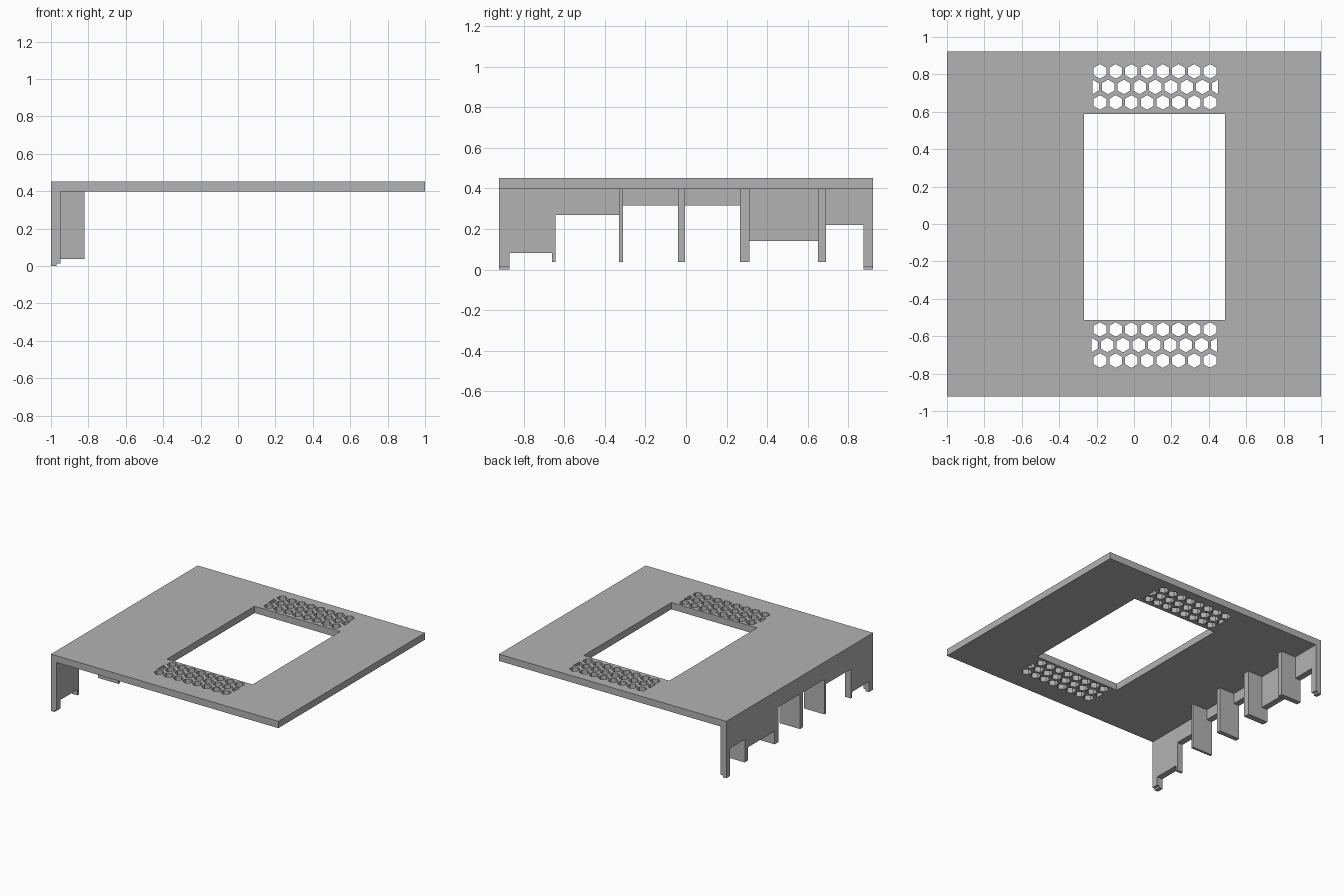
import bpy, bmesh, math

cube = bpy.data.objects.get("Cube")
if cube:
    bpy.data.objects.remove(cube, do_unlink=True)

GREY = (0.45, 0.45, 0.45, 1)
grey = bpy.data.materials.new("plain grey")
grey.diffuse_color = GREY
grey.use_nodes = True
grey.node_tree.nodes["Principled BSDF"].inputs["Base Color"].default_value = GREY

TOP, UNDER = 0.452, 0.398
EDGE_Y = 0.922
WALL_IN = -0.95


def finish(name, bm):
    bmesh.ops.recalc_face_normals(bm, faces=bm.faces)
    mesh = bpy.data.meshes.new(name)
    bm.to_mesh(mesh)
    bm.free()
    mesh.materials.append(grey)
    obj = bpy.data.objects.new(name, mesh)
    bpy.context.collection.objects.link(obj)
    return obj


def extrude_loops(name, loops, offset):
    """Fill an outline (later loops are holes) and extrude it by offset."""
    bm = bmesh.new()
    edges = []
    for loop in loops:
        vs = [bm.verts.new(p) for p in loop]
        edges += [bm.edges.new((a, b)) for a, b in zip(vs, vs[1:] + vs[:1])]
    bmesh.ops.triangle_fill(bm, edges=edges, use_beauty=True, use_dissolve=False)
    new = bmesh.ops.extrude_face_region(bm, geom=bm.faces[:])["geom"]
    bmesh.ops.translate(bm, vec=offset,
                        verts=[v for v in new if isinstance(v, bmesh.types.BMVert)])
    return finish(name, bm)


def box(name, x0, x1, y0, y1, z0, z1):
    return extrude_loops(name, [[(x0, y0, z0), (x1, y0, z0), (x1, y1, z0), (x0, y1, z0)]],
                         (0, 0, z1 - z0))


def rect(x0, x1, y0, y1):
    return [(x0, y0, UNDER), (x1, y0, UNDER), (x1, y1, UNDER), (x0, y1, UNDER)]


def hexagon(cx, cy, half=0, r=0.039):
    """Upright hexagon; half = 1 or -1 keeps only its right or left side."""
    pts = []
    for i in range(6):
        a = math.radians(90 - 60 * i)
        dx = r * math.cos(a)
        if half == 0 or dx * half > -1e-4:
            pts.append((cx + dx, cy + r * math.sin(a), UNDER))
    return pts


def vent(cy, middle_x, pitch=0.084, row=0.083):
    holes = [hexagon(-0.182 + pitch * i, cy + s * row) for s in (-1, 1) for i in range(8)]
    holes += [hexagon(middle_x + pitch * i, cy) for i in range(1, 8)]
    holes += [hexagon(middle_x, cy, 1), hexagon(middle_x + 8 * pitch, cy, -1)]
    return holes


# Top plate with a large window and two honeycomb vents
extrude_loops("top_plate",
              [rect(-1, 1, -EDGE_Y, EDGE_Y), rect(-0.266, 0.487, -0.512, 0.589)]
              + vent(0.733, -0.222) + vent(-0.647, -0.227), (0, 0, TOP - UNDER))

# Side wall: stepped lower edge as (y start, y end, bottom z)
FOOT = 0.015
steps = [(-EDGE_Y, -0.87, FOOT), (-0.87, -0.66, 0.083), (-0.66, -0.642, 0.037),
         (-0.642, -0.33, 0.27), (-0.33, -0.04, 0.315), (-0.04, 0.29, 0.315),
         (0.29, 0.67, 0.142), (0.67, 0.875, 0.22), (0.875, EDGE_Y, FOOT)]
profile = [(-1, -EDGE_Y, UNDER)]
for y0, y1, z in steps:
    for p in ((-1, y0, z), (-1, y1, z)):
        if p != profile[-1]:
            profile.append(p)
profile.append((-1, EDGE_Y, UNDER))
extrude_loops("side_wall", [profile], (WALL_IN + 1, 0, 0))

# Ribs standing inward from the wall
for i, (y0, y1) in enumerate([(-0.33, -0.31), (-0.04, -0.004), (0.267, 0.314), (0.65, 0.69)]):
    box(f"rib_{i + 1}", -1, -0.82, y0, y1, 0.037, UNDER)

# Small lips under the two corner posts
box("front_foot_lip", -1, -0.97, -EDGE_Y, -0.87, 0, FOOT)
box("back_foot_lip", -1, -0.97, 0.875, EDGE_Y, 0, FOOT)
